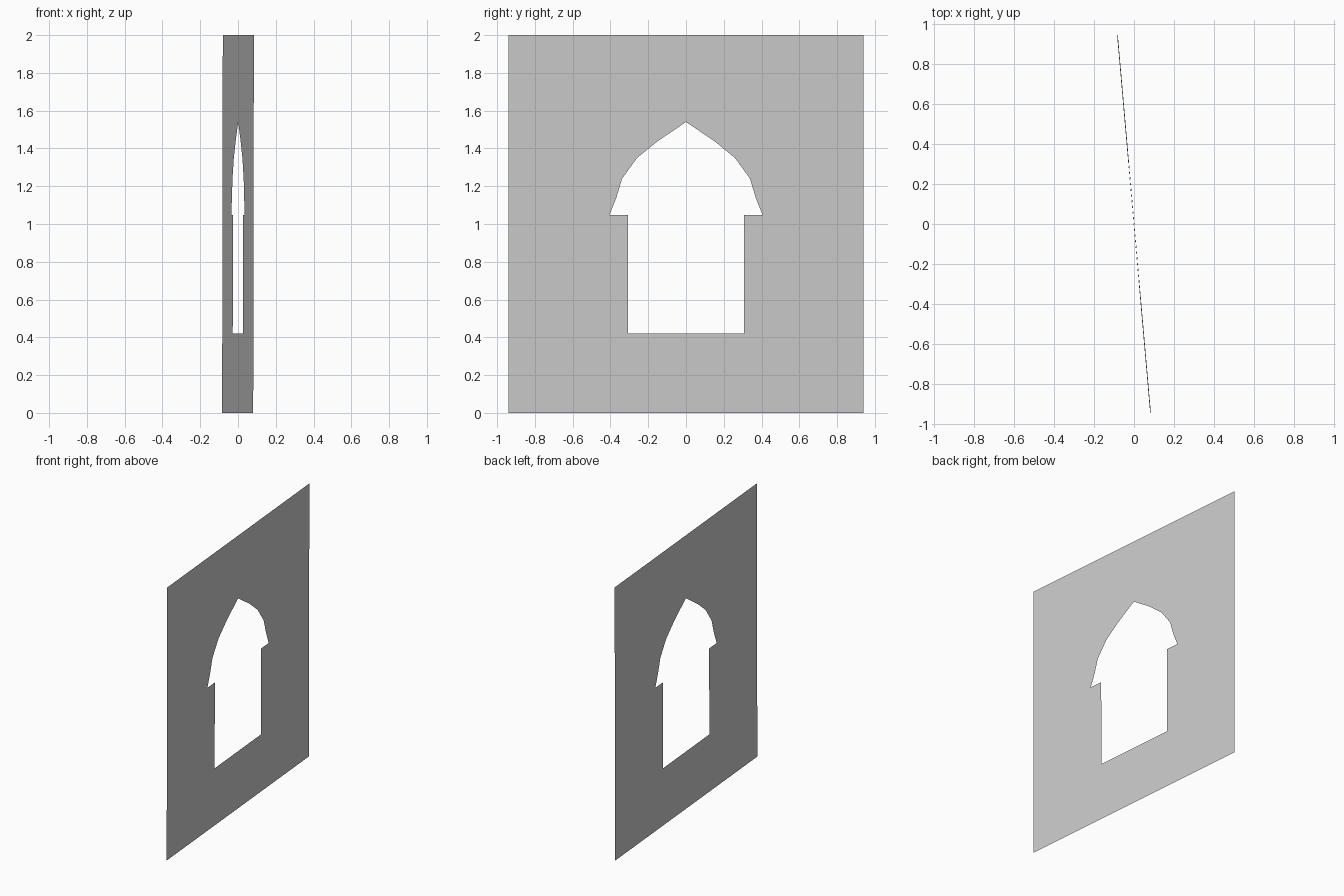
import bpy
import bmesh
import math

cube = bpy.data.objects.get("Cube")
if cube:
    bpy.data.objects.remove(cube, do_unlink=True)

# Plain grey material
grey = bpy.data.materials.new("wall grey")
grey.use_nodes = True
colour = (0.6, 0.6, 0.6, 1)
grey.diffuse_color = colour
grey.node_tree.nodes["Principled BSDF"].inputs["Base Color"].default_value = colour

HALF_WIDTH, HEIGHT = 0.944, 2.0
SILL, SPRING, APEX = 0.419, 1.048, 1.54
JAMB = 0.308

# Half of the pointed arch, from apex to spring line: (across, up)
arch = [(0, APEX), (0.153, 1.437), (0.26, 1.35), (0.34, 1.24), (0.37, 1.14),
        (0.407, SPRING)]

# Half wall panel in convex pieces: below sill, beside jamb, above the arch
corner = (HALF_WIDTH, HEIGHT)
pieces = [
    [(0, 0), (HALF_WIDTH, 0), (HALF_WIDTH, SILL), (JAMB, SILL), (0, SILL)],
    [(JAMB, SILL), (HALF_WIDTH, SILL), (HALF_WIDTH, SPRING), arch[-1], (JAMB, SPRING)],
    [arch[-1], (HALF_WIDTH, SPRING), corner],
    [arch[0], corner, (0, HEIGHT)],
]
pieces += [[low, corner, high] for high, low in zip(arch, arch[1:])]

# Build both halves, keeping all faces turned the same way
bm = bmesh.new()
for side in (1, -1):
    for piece in pieces:
        bm.faces.new([bm.verts.new((0, side * y, z)) for y, z in piece[::side]])
bmesh.ops.remove_doubles(bm, verts=bm.verts[:], dist=0.0001)

mesh = bpy.data.meshes.new("window_wall")
bm.to_mesh(mesh)
bm.free()
mesh.materials.append(grey)
wall = bpy.data.objects.new("window_wall", mesh)
bpy.context.collection.objects.link(wall)

# The wall is turned a few degrees, with a hair of lean about its middle height
lean = math.radians(0.1)
wall.rotation_euler = (0, lean, math.radians(5))
wall.location.x = -math.sin(lean) * HEIGHT / 2
